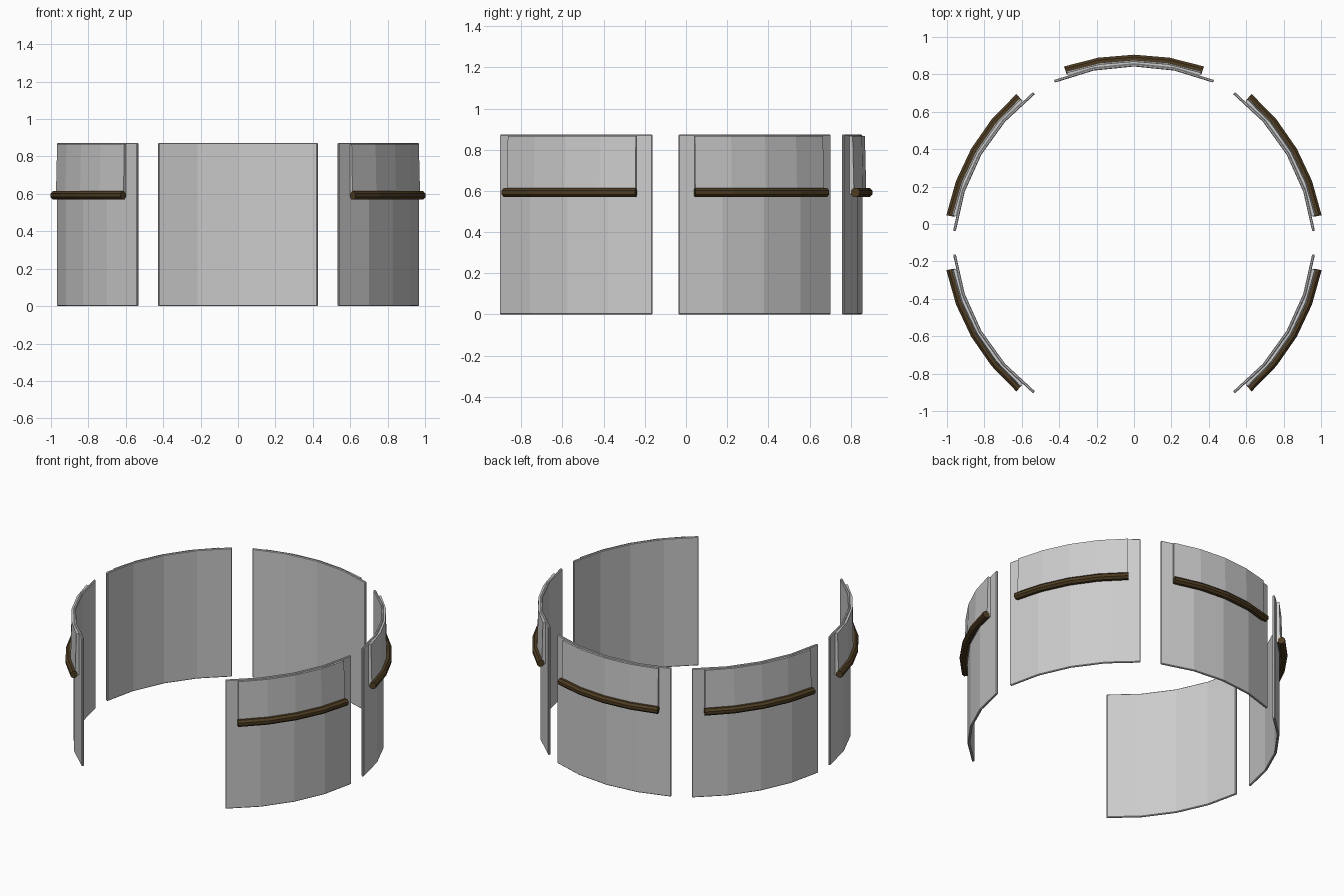
import bpy, bmesh
from math import sin, cos, radians, pi

if "Cube" in bpy.data.objects:
    bpy.data.objects.remove(bpy.data.objects["Cube"])

RING_Y = -0.10       # centre of the ring of panels
ARC_R = 1.096        # outer curvature of each panel
ARC_C = 0.957 - ARC_R  # arc centre, measured outward from the ring centre
HEIGHT = 0.873

wood = bpy.data.materials.new("dark_brown")
wood.diffuse_color = (0.075, 0.045, 0.016, 1)
wood.use_nodes = True
wood.node_tree.nodes["Principled BSDF"].inputs["Base Color"].default_value = wood.diffuse_color


def sweep(name, profile, half_angle, direction, segs=4, bevel=0, mat=None):
    """Sweep a closed (offset, z) profile along a panel's arc."""
    bm = bmesh.new()
    a = radians(direction)
    rings = []
    for i in range(segs + 1):
        t = radians(half_angle) * (2 * i / segs - 1)
        ring = []
        for off, z in profile:
            out = ARC_C + (ARC_R + off) * cos(t)
            side = (ARC_R + off) * sin(t)
            ring.append(bm.verts.new((out * cos(a) - side * sin(a),
                                      out * sin(a) + side * cos(a) + RING_Y, z)))
        rings.append(ring)
    n = len(profile)
    for r0, r1 in zip(rings, rings[1:]):
        for k in range(n):
            bm.faces.new((r0[k], r0[(k + 1) % n], r1[(k + 1) % n], r1[k]))
    bm.faces.new(rings[0])
    bm.faces.new(rings[-1])
    bmesh.ops.recalc_face_normals(bm, faces=bm.faces)
    me = bpy.data.meshes.new(name)
    bm.to_mesh(me)
    bm.free()
    ob = bpy.data.objects.new(name, me)
    bpy.context.collection.objects.link(ob)
    if mat:
        me.materials.append(mat)
    if bevel:
        m = ob.modifiers.new("bevel", 'BEVEL')
        m.width = bevel
        m.segments = 1
        m.limit_method = 'ANGLE'
        m.angle_limit = radians(40)
    return ob


# Cross-sections: thin wall, tapered upper plate, eight-sided rail
wall = [(-0.015, 0), (0, 0), (0, HEIGHT), (-0.015, HEIGHT)]
plate = [(-0.004, 0.585), (0.019, 0.585), (0.012, 0.866), (-0.004, 0.866)]
rail = [(0.026 + 0.024 * cos(pi / 8 + k * pi / 4),
         0.592 + 0.024 * sin(pi / 8 + k * pi / 4)) for k in range(8)]

# Five panels spaced as a hexagon, with the front one left open
for i, d in enumerate((-30, 30, 90, 150, 210), 1):
    sweep(f"curved_panel_{i}", wall, 23.0, d, bevel=0.004)
    sweep(f"upper_plate_{i}", plate, 18.9, d)
    sweep(f"rail_{i}", rail, 19.1, d, bevel=0, mat=wood)
